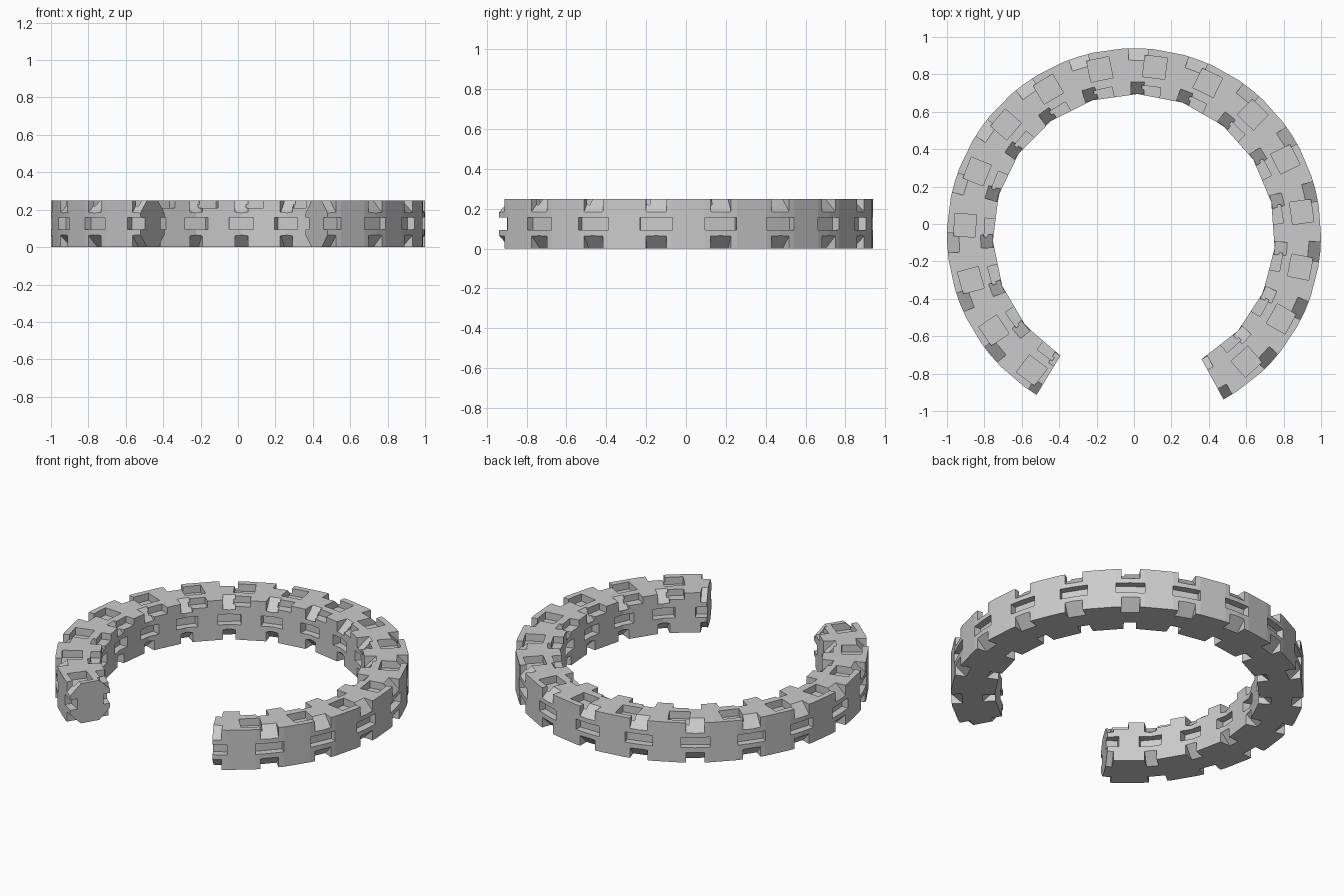
import bpy, bmesh
from math import radians, cos, sin, pi
from mathutils import Matrix, Vector

if "Cube" in bpy.data.objects:
    bpy.data.objects.remove(bpy.data.objects["Cube"])

CY = -0.06            # arc centre in y
R_OUT, R_IN, H = 1.0, 0.755, 0.248
START, CELL, N = -61.4, 18.75, 16
bounds = [START + CELL * k for k in range(N + 1)]


def finish(bm, name):
    bmesh.ops.recalc_face_normals(bm, faces=bm.faces)
    me = bpy.data.meshes.new(name)
    bm.to_mesh(me)
    bm.free()
    ob = bpy.data.objects.new(name, me)
    bpy.context.collection.objects.link(ob)
    return ob


def make_body():
    """Open ring of square section: straight inner facet per cell, finer outside."""
    bm = bmesh.new()
    stations = []
    for k in range(N):
        for off in (0, 4.75, CELL - 4.75):
            stations.append((k * CELL + off, off))
    stations.append((N * CELL, CELL))
    rings = []
    for ang, off in stations:
        a = radians(START + ang)
        ri = R_IN * cos(radians(CELL / 2)) / cos(radians(off - CELL / 2))
        rings.append([bm.verts.new((r * cos(a), CY + r * sin(a), z))
                      for r, z in ((ri, 0), (R_OUT, 0), (R_OUT, H), (ri, H))])
    for p, q in zip(rings, rings[1:]):
        for i in range(4):
            j = (i + 1) % 4
            bm.faces.new((p[i], p[j], q[j], q[i]))
    bm.faces.new(rings[0])
    bm.faces.new(rings[-1])
    return finish(bm, "segmented_ring")


def add_box(bm, ang, r, z, size, tilt=0):
    """Box of (radial, tangential, vertical) size placed on the ring."""
    m = (Matrix.Translation((0, CY, 0)) @ Matrix.Rotation(radians(ang), 4, 'Z')
         @ Matrix.Translation((r, 0, z)) @ Matrix.Rotation(tilt, 4, 'Y')
         @ Matrix.Diagonal(Vector((*size, 1))))
    bmesh.ops.create_cube(bm, size=1, matrix=m)


def cut(ob, bm, name):
    cutter = finish(bm, name)
    cutter.hide_render = True
    cutter.hide_set(True)
    mod = ob.modifiers.new(name, 'BOOLEAN')
    mod.operation = 'DIFFERENCE'
    mod.solver = 'EXACT'
    mod.object = cutter
    bpy.context.view_layer.objects.active = ob
    bpy.ops.object.modifier_apply(modifier=name)
    bpy.data.objects.remove(cutter, do_unlink=True)


body = make_body()

# slots in the outer and inner walls, centred on the cell joints
bm = bmesh.new()
for a in bounds:
    add_box(bm, a, R_OUT, 0.125, (0.09, 0.165, 0.064))
    add_box(bm, a, R_IN - 0.005, 0.125, (0.09, 0.13, 0.064))
cut(body, bm, "wall_slots")

# slanted notches on all four long edges at each joint
bm = bmesh.new()
s = 0.065 * 2 ** 0.5
for a in bounds:
    for z in (0, H):
        add_box(bm, a, R_OUT, z, (s, 0.105, s), pi / 4)
        add_box(bm, a, R_IN, z, (s, 0.07, s), pi / 4)
cut(body, bm, "edge_notches")

# square pockets on the top face
bm = bmesh.new()
for a in bounds[1:]:
    add_box(bm, a - 5.7, 0.905, H, (0.115, 0.12, 0.09))
cut(body, bm, "top_pockets")

# shallow ledges along the inner top edge
bm = bmesh.new()
for a in bounds[1:]:
    add_box(bm, a - 5.3, 0.745, H, (0.11, 0.10, 0.08))
cut(body, bm, "inner_ledges")
